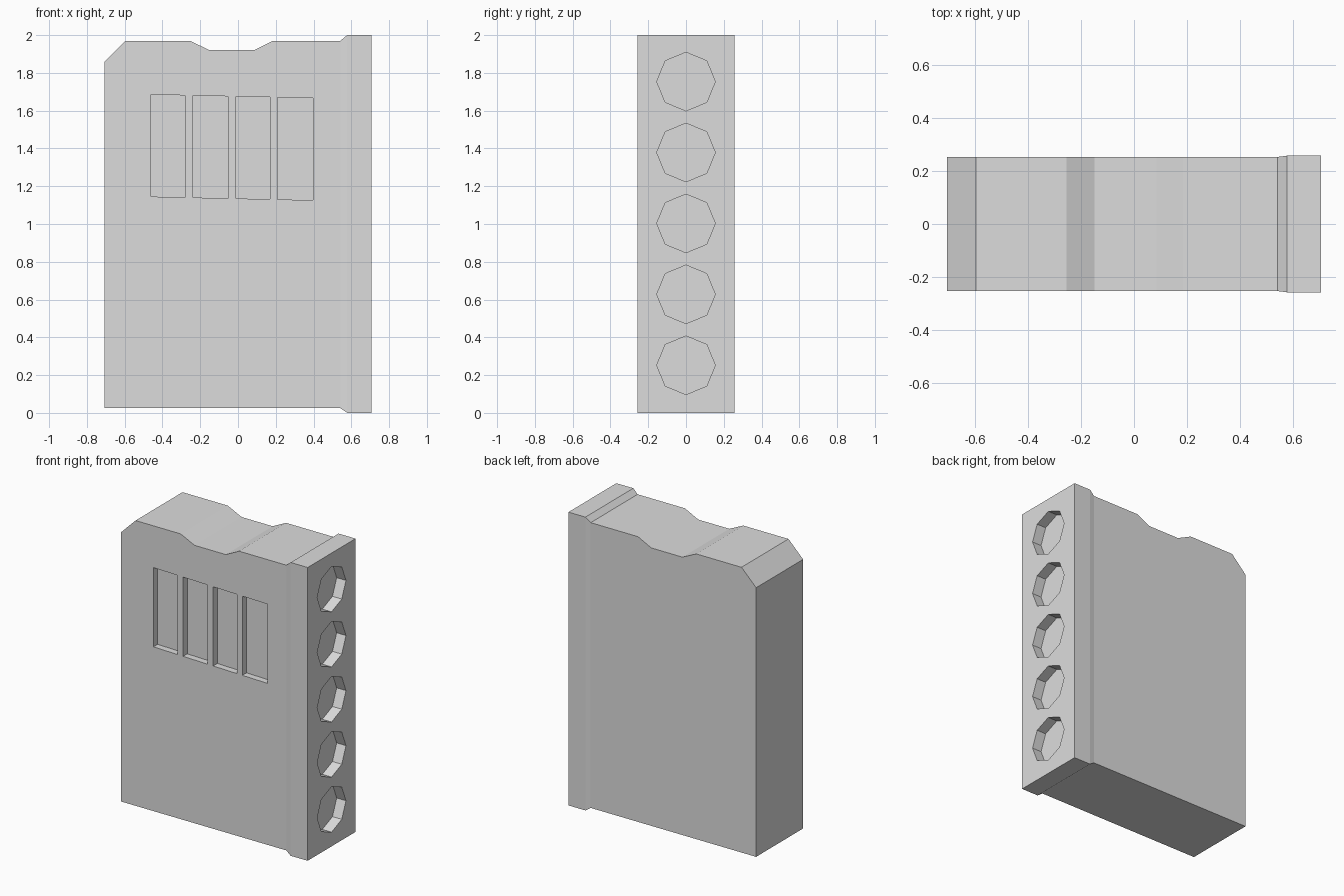
import bpy
import bmesh
from math import cos, sin, tau
from mathutils import Vector

if "Cube" in bpy.data.objects:
    bpy.data.objects.remove(bpy.data.objects["Cube"], do_unlink=True)

grey = bpy.data.materials.new("light grey")
grey.use_nodes = True
colour = (0.72, 0.72, 0.72, 1)
grey.diffuse_color = colour
grey.node_tree.nodes["Principled BSDF"].inputs["Base Color"].default_value = colour


def loft(name, rings):
    """Closed solid skinned through matching rings of points."""
    bm = bmesh.new()
    loops = [[bm.verts.new(p) for p in ring] for ring in rings]
    count = len(loops[0])
    for a, b in zip(loops, loops[1:]):
        for i in range(count):
            j = (i + 1) % count
            bm.faces.new((a[i], a[j], b[j], b[i]))
    bm.faces.new(loops[0])
    bm.faces.new(loops[-1])
    bmesh.ops.recalc_face_normals(bm, faces=bm.faces[:])
    # merge coplanar strips into single flat faces
    bmesh.ops.dissolve_limit(bm, angle_limit=0.001, verts=bm.verts[:], edges=bm.edges[:])
    mesh = bpy.data.meshes.new(name)
    bm.to_mesh(mesh)
    bm.free()
    mesh.materials.append(grey)
    obj = bpy.data.objects.new(name, mesh)
    bpy.context.collection.objects.link(obj)
    return obj


def carve(target, cutter):
    """Subtract the cutter from the target, then discard it."""
    cutter.hide_render = True
    mod = target.modifiers.new("recess", "BOOLEAN")
    mod.operation = "DIFFERENCE"
    mod.solver = "EXACT"
    mod.object = cutter
    bpy.context.view_layer.objects.active = target
    bpy.ops.object.modifier_apply(modifier=mod.name)
    bpy.data.objects.remove(cutter, do_unlink=True)


# Case with notched top and raised end flange: x, bottom, top, half depth
stations = [
    (-0.706, 0.025, 1.86, 0.253), (-0.596, 0.025, 1.97, 0.253),
    (-0.255, 0.025, 1.97, 0.253), (-0.15, 0.025, 1.92, 0.253),
    (0.085, 0.025, 1.92, 0.253), (0.185, 0.025, 1.97, 0.253),
    (0.542, 0.025, 1.97, 0.253), (0.578, 0, 2, 0.258), (0.706, 0, 2, 0.258),
]
case = loft("case", [
    [(x, -d, lo), (x, d, lo), (x, d, hi), (x, -d, hi)] for x, lo, hi, d in stations
])

# Four slightly stepped window recesses on the front
for i, (left, right) in enumerate([(-0.46, -0.28), (-0.237, -0.053), (-0.01, 0.17), (0.21, 0.398)]):
    lo, hi = 1.145 - 0.005 * i, 1.685 - 0.005 * i
    carve(case, loft("window_cutter", [
        [(left, y, lo), (right, y, lo - 0.004), (right, y, hi - 0.004), (left, y, hi)]
        for y in (-0.4, -0.208)
    ]))

# Five octagonal sockets down the flange
for i in range(5):
    centre = Vector((0, 0, 0.252 + 0.3755 * i))
    carve(case, loft("socket_cutter", [
        [centre + Vector((x, 0.155 * cos(tau * k / 8), 0.155 * sin(tau * k / 8))) for k in range(8)]
        for x in (0.636, 0.85)
    ]))
